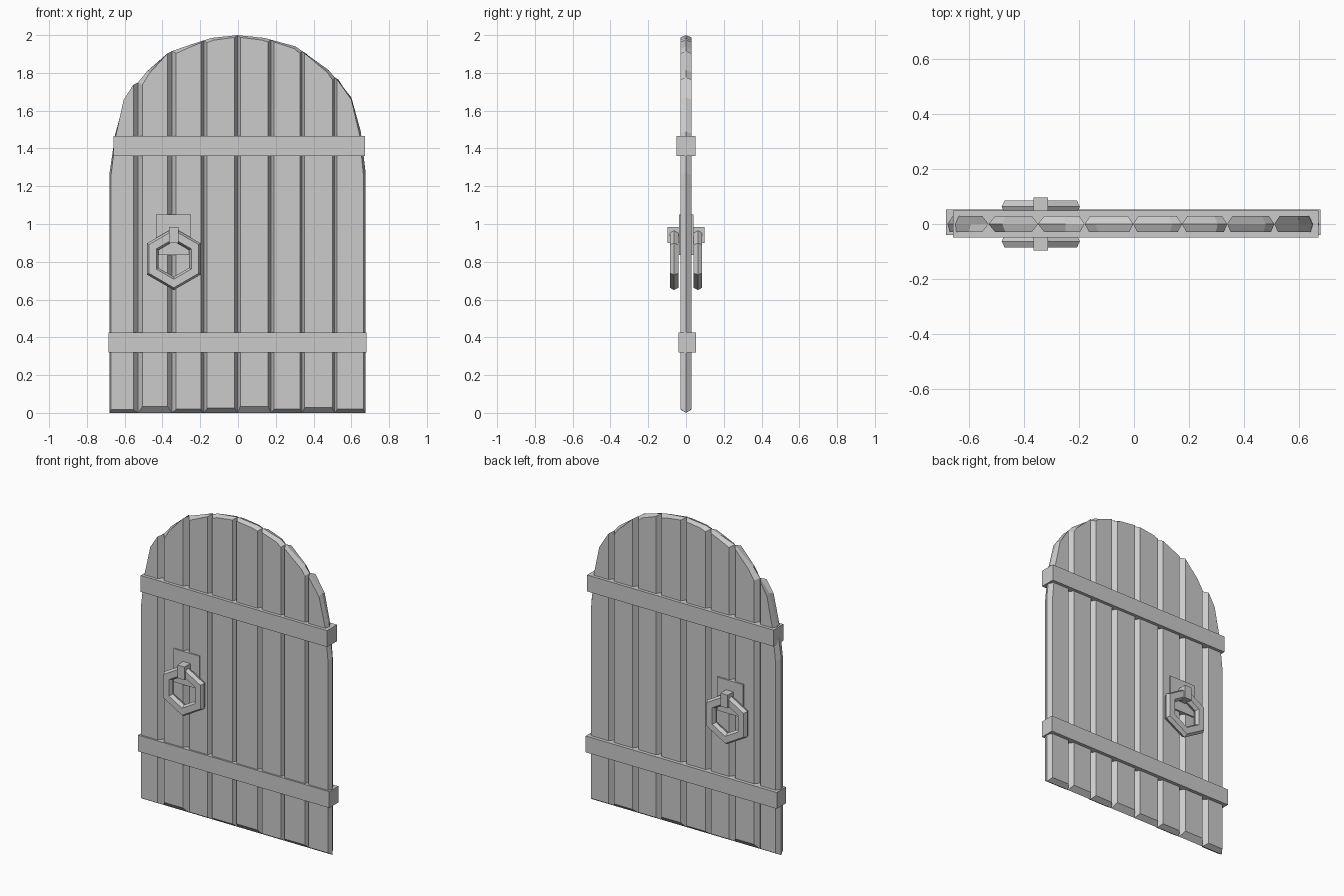
import bpy
from math import sin, cos, pi

if "Cube" in bpy.data.objects:
    bpy.data.objects.remove(bpy.data.objects["Cube"])

# Arched top of the door, left to right
ARCH = [(-.68, 1.27), (-.65, 1.475), (-.595, 1.67), (-.48, 1.81), (-.35, 1.915),
        (-.25, 1.95), (-.14, 1.985), (0, 2), (.14, 1.985), (.305, 1.94),
        (.48, 1.815), (.6, 1.67), (.65, 1.49), (.676, 1.27)]


def arch(x):
    for (x0, z0), (x1, z1) in zip(ARCH, ARCH[1:]):
        if x <= x1 + 1e-6:
            return z0 + (z1 - z0) * (x - x0) / (x1 - x0)
    return ARCH[-1][1]


def add_mesh(name, verts, faces):
    me = bpy.data.meshes.new(name)
    me.from_pydata(verts, [], faces)
    me.update()
    ob = bpy.data.objects.new(name, me)
    bpy.context.collection.objects.link(ob)
    return ob


def box(name, x0, x1, y0, y1, z0, z1):
    v = [(x, y, z) for x in (x0, x1) for y in (y0, y1) for z in (z0, z1)]
    f = [(0, 1, 3, 2), (4, 6, 7, 5), (0, 4, 5, 1), (2, 3, 7, 6), (0, 2, 6, 4), (1, 5, 7, 3)]
    return add_mesh(name, v, f)


def plank(i, l, r, cut_l, cut_r, cut_bottom):
    # Full outline in the middle, inset outlines on front and back
    top = [(r, arch(r))] + [p for p in reversed(ARCH) if l + .01 < p[0] < r - .01] + [(l, arch(l))]
    mid = [(l, 0)] + [(r, 0)] + top

    def inset(y, a, b):
        out = []
        for k, (x, z) in enumerate(mid):
            t = (x - l) / (r - l)
            out.append((l + a + t * (r - l - a - b), y, cut_bottom if k < 2 else z - .012))
        return out

    n = len(mid)
    verts = inset(-.03, cut_l, cut_r) + [(x, 0, z) for x, z in mid] + inset(.03, max(cut_l, .02), max(cut_r, .02))
    faces = [tuple(range(n)), tuple(reversed(range(2 * n, 3 * n)))]
    for s in (0, n):
        for k in range(n):
            m = (k + 1) % n
            faces.append((s + m, s + k, s + n + k, s + n + m))
    add_mesh(f"plank_{i + 1}", verts, faces)


# Planks with chamfered edges
JOINTS = [-.68, -.53, -.35, -.18, -.003, .175, .34, .512, .676]
CUTS = [.008, .024, .023, .017, .015, .016, .013, .013, .012]
BOTTOM = [.018, .034, .02, .025, .034, .02, .028, .02]
for i in range(8):
    plank(i, JOINTS[i], JOINTS[i + 1], CUTS[i], CUTS[i + 1], BOTTOM[i])

# Cross straps wrapping the door
box("upper_strap", -.66, .672, -.05, .05, 1.36, 1.466)
box("lower_strap", -.685, .68, -.041, .052, .32, .425)

# Handle plate, seen on both sides
CX, CZ = -.34, .815
box("handle_plate", -.435, -.25, -.038, .04, .835, 1.05)


def ring(name, cy):
    # Hexagonal ring with chamfered section (radius, depth)
    sec = [(.165, .0), (.152, -.023), (.107, -.023), (.094, 0), (.107, .023), (.152, .023)]
    n = len(sec)
    verts = [(CX + r * sin(k * pi / 3), cy + d, CZ + r * cos(k * pi / 3))
             for k in range(6) for r, d in sec]
    faces = [(k * n + j, k * n + (j + 1) % n, (k + 1) % 6 * n + (j + 1) % n, (k + 1) % 6 * n + j)
             for k in range(6) for j in range(n)]
    add_mesh(name, verts, faces)


# Ring and its bracket on each side
for side, s in (("front", -1), ("back", 1)):
    ring(f"{side}_ring", s * .063)
    box(f"{side}_ring_bracket", -.366, -.314, *sorted((s * .03, s * .097)), .9, .985)
